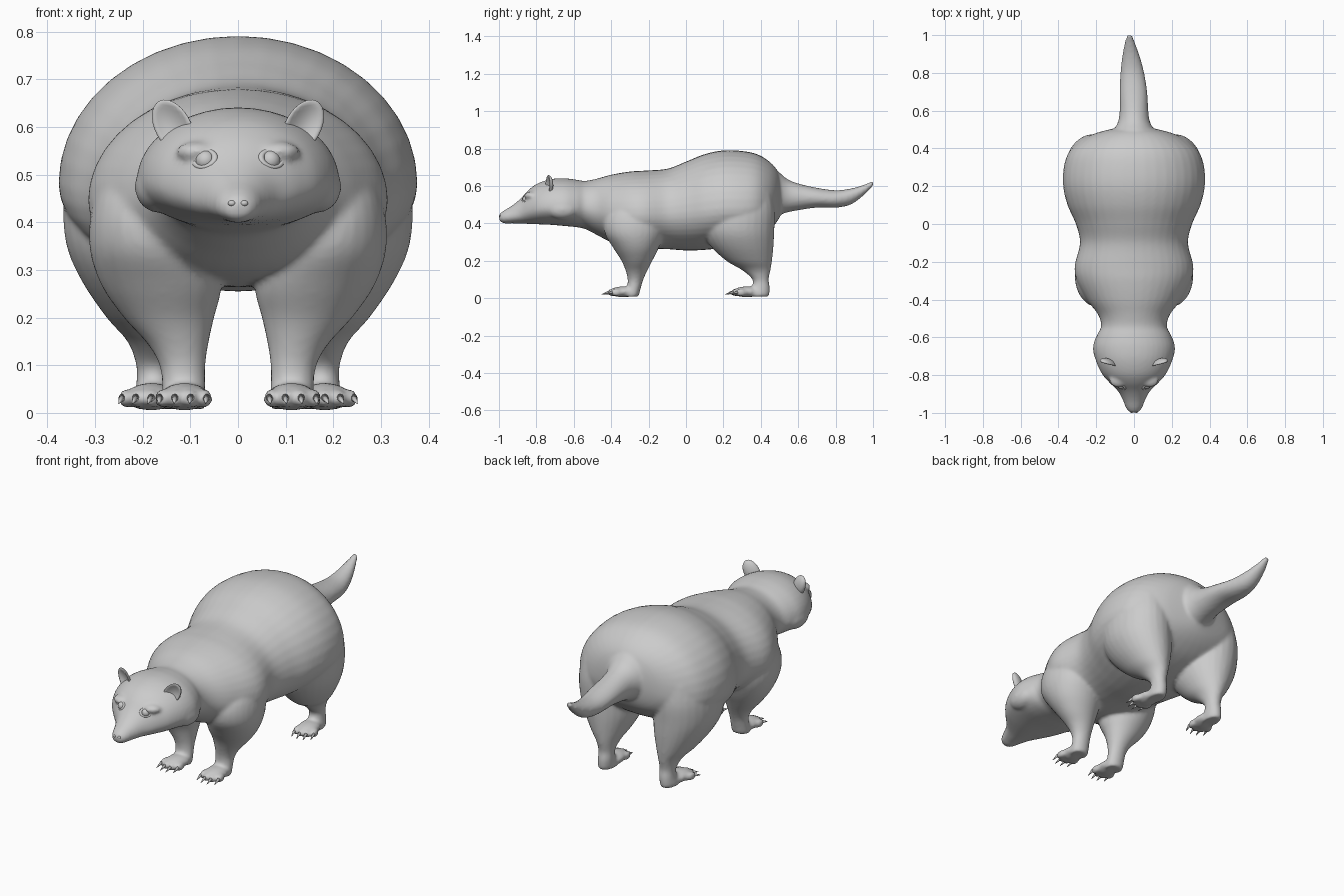
import bpy, bmesh
from math import sin, cos, pi, radians
from mathutils import Matrix, Vector


def spline(rows, n=5):
    """Catmull-Rom interpolation of section parameters."""
    out = []
    for i in range(len(rows) - 1):
        p = [rows[max(0, min(len(rows) - 1, i + k))] for k in (-1, 0, 1, 2)]
        for s in range(n):
            t = s / n
            out.append([0.5 * (2*b + (c-a)*t + (2*a-5*b+4*c-d)*t*t + (3*b-a-3*c+d)*t**3)
                        for a, b, c, d in zip(*p)])
    return out + [list(rows[-1])]


def loft(bm, rings):
    vs = [[bm.verts.new(p) for p in r] for r in rings]
    n = len(vs[0])
    for a, b in zip(vs, vs[1:]):
        for i in range(n):
            bm.faces.new((a[i], a[(i+1) % n], b[(i+1) % n], b[i]))
    bm.faces.new(vs[0])
    bm.faces.new(vs[-1][::-1])


def trunk_ring(r, n=40):
    # y, centre x, half width, top z, widest z, bottom z
    y, cx, w, zt, zm, zb = r
    pts = []
    for k in range(n):
        a = 2 * pi * k / n
        h = (zt - zm) if sin(a) > 0 else (zm - zb)
        pts.append((cx + w * cos(a), y, zm + h * sin(a)))
    return pts


def leg_ring(r, side, n=28):
    # z, outer/inner x, front/back y
    z, x0, x1, y0, y1 = r
    return [(side * ((x0+x1)/2 + (x1-x0)/2 * cos(2*pi*k/n)),
             (y0+y1)/2 + (y1-y0)/2 * sin(2*pi*k/n), z) for k in range(n)]


def ball(bm, loc, scale, rot=None):
    m = Matrix.Translation(loc) @ (rot or Matrix()) @ Matrix.Diagonal((*scale, 1))
    return bmesh.ops.create_uvsphere(bm, u_segments=24, v_segments=14, radius=1, matrix=m)["verts"]


def finish(bm, name):
    bmesh.ops.recalc_face_normals(bm, faces=bm.faces[:])
    for f in bm.faces:
        f.smooth = True
    me = bpy.data.meshes.new(name)
    bm.to_mesh(me)
    bm.free()
    ob = bpy.data.objects.new(name, me)
    bpy.context.collection.objects.link(ob)
    return ob


trunk = [(-0.998, 0, .022, .450, .430, .410), (-0.975, 0, .042, .468, .432, .402),
         (-0.93, 0, .060, .495, .438, .400), (-0.885, 0, .085, .532, .450, .399),
         (-0.84, 0, .130, .580, .470, .397), (-0.79, 0, .172, .615, .482, .395),
         (-0.72, 0, .203, .637, .485, .392), (-0.65, 0, .213, .641, .484, .386),
         (-0.59, 0, .196, .634, .485, .380), (-0.54, 0, .174, .627, .485, .370),
         (-0.48, 0, .190, .638, .470, .340), (-0.40, 0, .250, .660, .450, .300),
         (-0.30, 0, .303, .677, .445, .275), (-0.22, 0, .314, .682, .445, .265),
         (-0.10, 0, .286, .692, .450, .262), (0.0, 0, .308, .730, .460, .255),
         (0.10, 0, .352, .770, .470, .258), (0.20, 0, .375, .790, .480, .270),
         (0.30, 0, .372, .787, .480, .290), (0.38, 0, .345, .770, .485, .320),
         (0.44, 0, .285, .735, .490, .360), (0.48, 0, .205, .695, .510, .400),
         (0.505, 0, .110, .650, .540, .440)]
tail = [(0.40, 0, .150, .700, .560, .430), (0.48, 0, .115, .685, .560, .440),
        (0.54, 0, .085, .638, .545, .458), (0.60, 0, .076, .613, .540, .470),
        (0.70, -.003, .073, .590, .535, .484), (0.80, -.009, .063, .577, .530, .484),
        (0.88, -.015, .048, .586, .545, .500), (0.95, -.021, .030, .606, .577, .550),
        (1.0, -.024, .014, .627, .615, .602)]
front_leg = [(.54, .10, .27, -.36, -.14), (.44, .08, .305, -.43, -.12),
             (.35, .06, .312, -.435, -.12), (.27, .035, .288, -.39, -.145),
             (.20, .050, .240, -.345, -.180), (.145, .062, .190, -.322, -.208),
             (.10, .068, .165, -.312, -.228), (.06, .068, .160, -.315, -.240),
             (.02, .066, .160, -.330, -.250), (.008, .070, .155, -.330, -.255)]
hind_leg = [(.56, .10, .34, .12, .46), (.46, .07, .365, .09, .475),
            (.36, .06, .362, .09, .472), (.28, .07, .330, .13, .468),
            (.20, .100, .276, .215, .460), (.15, .125, .232, .300, .452),
            (.10, .138, .214, .355, .442), (.06, .138, .214, .350, .448),
            (.02, .138, .220, .320, .446), (.008, .142, .215, .325, .440)]

# body, head, tail, legs and paws fused into one skin
skin = bmesh.new()
claws = bmesh.new()
loft(skin, [trunk_ring(r) for r in spline(trunk)])
loft(skin, [trunk_ring(r, 28) for r in spline(tail)])
for side in (1, -1):
    for leg, cx, cy, turn in ((front_leg, .112, -.335, 3), (hind_leg, .182, .325, 12)):
        loft(skin, [leg_ring(r, side) for r in spline(leg, 4)])
        rot = Matrix.Rotation(radians(turn * side), 4, 'Z')
        base = Matrix.Translation((side * cx, cy, 0)) @ rot
        ball(skin, base @ Vector((0, 0, .034)), (.052, .075, .029), rot)
        for k in range(4):
            u = (k - 1.5) / 1.5
            toe = Vector((u * .045, -.058 + .018 * u * u, .030))
            ball(skin, base @ toe, (.0155, .032, .021), rot)
            m = base @ Matrix.Translation(toe + Vector((u * .004, -.040, -.004))) \
                @ Matrix.Rotation(radians(-72 + 180), 4, 'X')
            bmesh.ops.create_cone(claws, cap_ends=True, segments=10, radius1=.008,
                                  radius2=.001, depth=.04, matrix=m)
    # brow and cheek tuft
    ball(skin, (side * .085, -.825, .548), (.045, .04, .022))
    ball(skin, (side * .165, -.66, .475), (.052, .085, .055))
# nose pad and chin
ball(skin, (0, -.978, .437), (.030, .022, .018))
ball(skin, (0, -.955, .412), (.030, .035, .014))
body = finish(skin, "furry_body")
rm = body.modifiers.new("fuse", 'REMESH')
rm.mode = 'VOXEL'
rm.voxel_size = .009
rm.use_smooth_shade = True
sm = body.modifiers.new("soften", 'SMOOTH')
sm.factor = .5
sm.iterations = 5
finish(claws, "claws")

# ears: flattened cups with hollow fronts
ears = bmesh.new()
for side in (1, -1):
    for v in ball(ears, (0, 0, 0), (1, 1, 1)):
        x, y, z = v.co
        if y < 0:
            y = y * .25 + .75 * max(0, .8 - (x*x + z*z)) * 1.1
        v.co = (side * (.136 + .043 * x + .012 * z), -.738 + .026 * y + .012 * x,
                .600 + .057 * z + .008 * x)
finish(ears, "ears")

# eyes with lids
eyes = bmesh.new()
for side in (1, -1):
    ball(eyes, (side * .068, -.853, .530), (.021, .021, .021))
finish(eyes, "eyes")
for side, name in ((1, "left_eyelid"), (-1, "right_eyelid")):
    bpy.ops.mesh.primitive_torus_add(location=(side * .070, -.858, .532),
                                     rotation=(radians(62), 0, radians(side * 30)),
                                     major_radius=.021, minor_radius=.006,
                                     major_segments=28, minor_segments=10)
    lid = bpy.context.object
    lid.name = name
    lid.scale = (1.15, .9, 1)
    bpy.ops.object.shade_smooth()

# nostrils
nose = bmesh.new()
for side in (1, -1):
    ball(nose, (side * .013, -.994, .440), (.008, .006, .006))
finish(nose, "nostrils")
